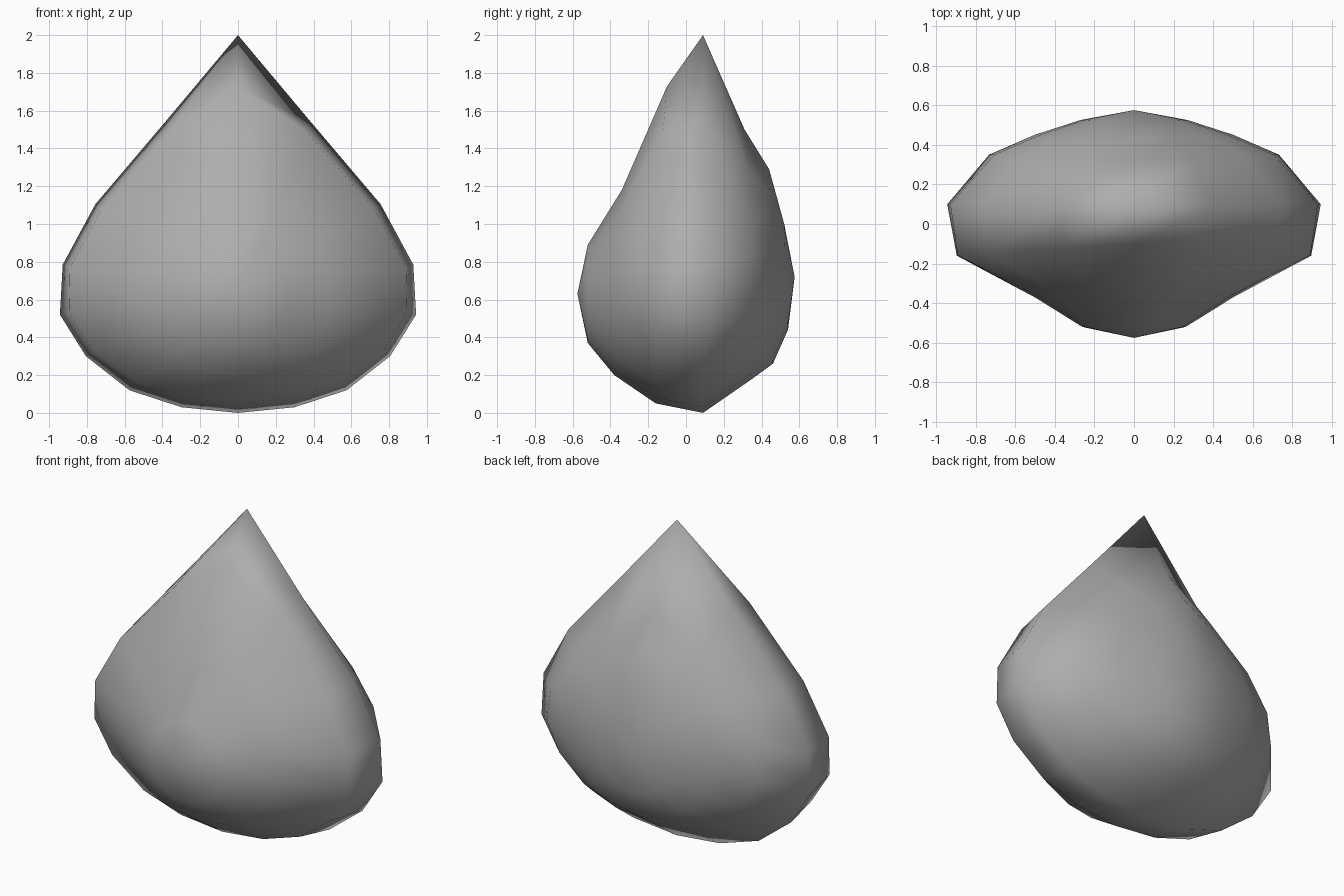
import bpy, bmesh, math

if "Cube" in bpy.data.objects:
    bpy.data.objects.remove(bpy.data.objects["Cube"])

# Half outlines (x, z) from the tip down to the base: widest rim and front lip
RIM = [(0, 2), (.39, 1.535), (.755, 1.105), (.928, .785), (.943, .52),
       (.805, .30), (.575, .12), (.30, .03), (0, 0)]
LIP = [(0, 1.73), (.36, 1.49), (.72, 1.08), (.89, .77), (.895, .53),
       (.77, .33), (.55, .165), (.29, .08), (0, .05)]

def closed(half, ys):
    """Mirror a half outline; ys = depth at top, middle, bottom."""
    top, mid, low = ys
    zt, zb = half[0][1], half[-1][1]
    zm = .55 if zt > 1.6 else (zt + zb) / 2
    pts = []
    for x, z in half:
        end, zend = (top, zt) if z > zm else (low, zb)
        k = abs((z - zm) / (zend - zm)) ** 2
        pts.append((x, mid + (end - mid) * k, z))
    return pts + [(-x, y, z) for x, y, z in pts[-2:0:-1]]

def scaled(width, zb, zt, ys, roundness):
    """Shrink the rim outline, blending it towards an ellipse."""
    half = []
    for i, (x, z) in enumerate(RIM):
        a = math.pi * i / (len(RIM) - 1)
        ex, ez = math.sin(a), 1 + math.cos(a)
        px = (x / .94) * (1 - roundness) + ex * roundness
        pz = z * (1 - roundness) + ez * roundness
        half.append((width * px, zb + (zt - zb) * pz / 2))
    return closed(half, ys)

rings = [
    scaled(.26, .37, .89, (-.52, -.52, -.52), .8),
    scaled(.50, .20, 1.18, (-.34, -.37, -.38), .55),
    closed(LIP, (-.10, -.16, -.16)),
    closed(RIM, (.09, .10, .09)),
    scaled(.73, .18, 1.50, (.31, .35, .35), .35),
    scaled(.50, .26, 1.29, (.44, .45, .46), .6),
    scaled(.27, .44, 1.00, (.52, .525, .54), .8),
]

# Pointed drop body: rings lofted front to back, with a fan at each end
bm = bmesh.new()
loops = [[bm.verts.new(p) for p in r] for r in rings]
n = len(loops[0])
for a, b in zip(loops, loops[1:]):
    for i in range(n):
        j = (i + 1) % n
        bm.faces.new((a[i], a[j], b[j], b[i]))
for loop, tip in ((loops[0], (0, -.575, .63)), (loops[-1], (0, .575, .72))):
    v = bm.verts.new(tip)
    for i in range(n):
        bm.faces.new((loop[i], loop[(i + 1) % n], v))
bmesh.ops.recalc_face_normals(bm, faces=bm.faces)
for f in bm.faces:
    f.smooth = True
me = bpy.data.meshes.new("drop_body")
bm.to_mesh(me)
bm.free()
ob = bpy.data.objects.new("drop_body", me)
bpy.context.collection.objects.link(ob)

# Darker grey surface
mat = bpy.data.materials.new("dark_grey")
mat.diffuse_color = (.42, .42, .42, 1)
mat.use_nodes = True
mat.node_tree.nodes["Principled BSDF"].inputs["Base Color"].default_value = mat.diffuse_color
me.materials.append(mat)
